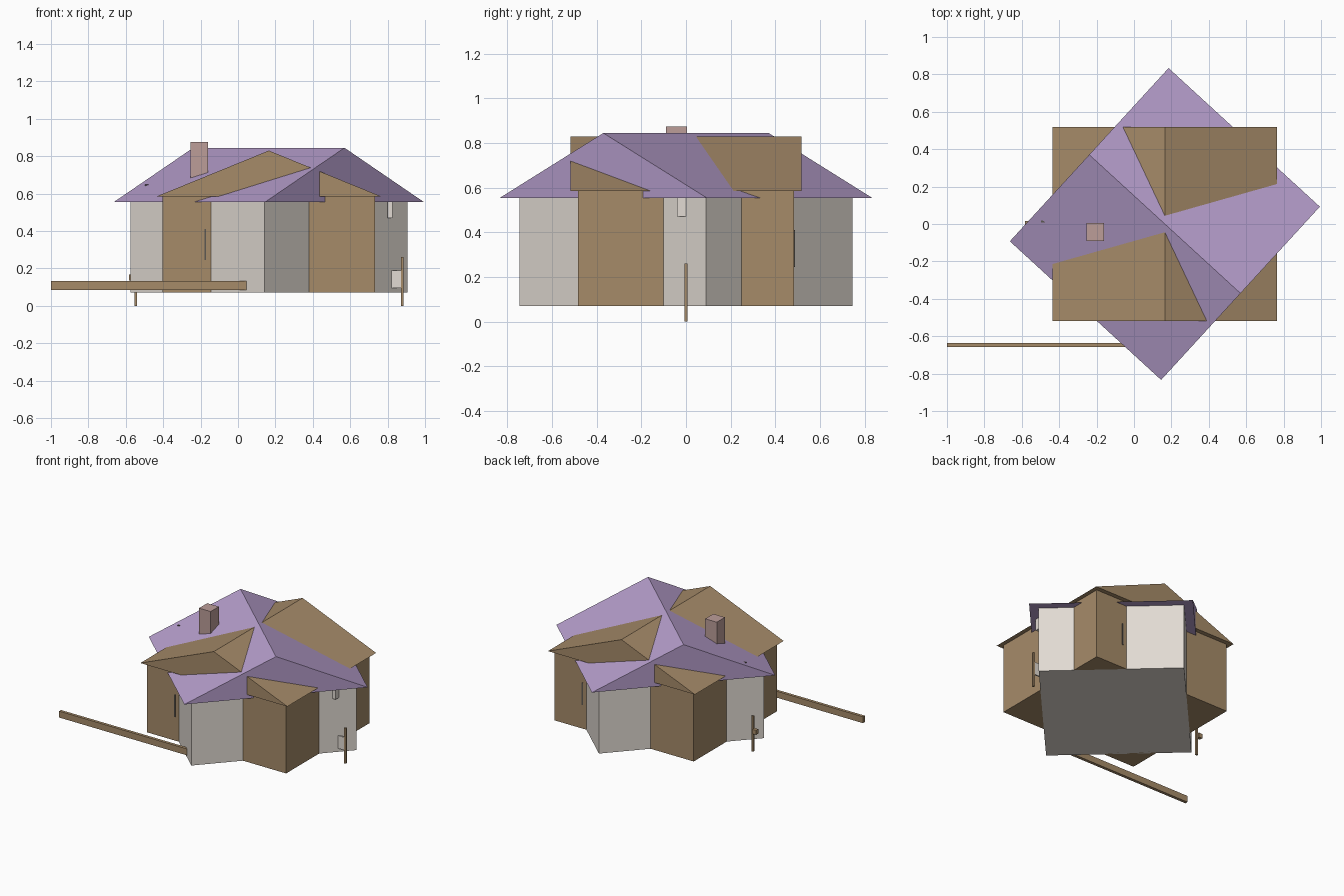
import bpy
import bmesh
import math
from mathutils import Matrix

if "Cube" in bpy.data.objects:
    bpy.data.objects.remove(bpy.data.objects["Cube"], do_unlink=True)


def material(name, r, g, b):
    """Flat colour given as sRGB bytes, stored as linear values."""
    linear = [((c / 255 + 0.055) / 1.055) ** 2.4 for c in (r, g, b)] + [1]
    mat = bpy.data.materials.new(name)
    mat.use_nodes = True
    mat.diffuse_color = linear
    mat.node_tree.nodes["Principled BSDF"].inputs["Base Color"].default_value = linear
    return mat


BROWN = material("timber brown", 166, 139, 105)
PURPLE = material("roof purple", 181, 157, 203)
WHITE = material("plaster white", 226, 219, 211)
PINK = material("chimney pink", 188, 157, 153)
DARK = material("dark grey", 92, 88, 82)

CENTRE = 0.165          # both houses share this x centre
TURN = math.radians(47.5)


def finish(name, bm, mat):
    bmesh.ops.recalc_face_normals(bm, faces=bm.faces)
    mesh = bpy.data.meshes.new(name)
    bm.to_mesh(mesh)
    bm.free()
    mesh.materials.append(mat)
    obj = bpy.data.objects.new(name, mesh)
    bpy.context.collection.objects.link(obj)
    return obj


def box(name, mat, x, y, z):
    """Box from (min, max) pairs."""
    bm = bmesh.new()
    bmesh.ops.create_cube(bm, size=1)
    for v in bm.verts:
        v.co = [lo + (c + 0.5) * (hi - lo) for c, (lo, hi) in zip(v.co, (x, y, z))]
    return finish(name, bm, mat)


def gable_roof(name, mat, width, depth, eaves, ridge):
    """Closed triangular prism with its ridge along y."""
    bm = bmesh.new()
    profile = [(-width / 2, eaves), (width / 2, eaves), (0, ridge)]
    face = bm.faces.new([bm.verts.new((x, -depth / 2, z)) for x, z in profile])
    ext = bmesh.ops.extrude_face_region(bm, geom=[face], use_keep_orig=True)
    moved = [g for g in ext["geom"] if isinstance(g, bmesh.types.BMVert)]
    bmesh.ops.translate(bm, verts=moved, vec=(0, depth, 0))
    return finish(name, bm, mat)


def house(prefix, wall_mat, roof_mat, walls, roof, eaves, ridge, turn):
    w, d = walls
    parts = [
        box(prefix + "_walls", wall_mat, (-w / 2, w / 2), (-d / 2, d / 2), (0.07, eaves)),
        gable_roof(prefix + "_roof", roof_mat, *roof, eaves, ridge),
    ]
    for part in parts:
        part.data.transform(Matrix.Translation((CENTRE, 0, 0)) @ Matrix.Rotation(turn, 4, "Z"))


# Two crossing houses
house("timber_house", BROWN, BROWN, (1.135, 0.97), (1.2, 1.035), 0.585, 0.83, 0)
house("plaster_house", WHITE, PURPLE, (1.132, 0.973), (1.256, 1.097), 0.555, 0.845, TURN)

# Chimney
box("chimney", PINK, (-0.255, -0.16), (-0.09, 0.005), (0.6, 0.875))

# Long low rail at the front
box("front_rail", BROWN, (-1.0, 0.045), (-0.657, -0.635), (0.085, 0.132))

# Posts at both sides
for side, x in (("left", 0.879), ("right", -0.546)):
    box(side + "_post", BROWN, (x - 0.007, x + 0.007), (-0.007, 0.007), (0, 0.26))
box("left_post_sign", WHITE, (0.82, 0.872), (-0.005, 0.005), (0.095, 0.19))
box("right_post_bracket", BROWN, (-0.583, -0.553), (-0.01, 0.016), (0.135, 0.168))

# Thin handles on the front and back timber walls
for side, s in (("front", -1), ("back", 1)):
    x = CENTRE + s * 0.34
    box(side + "_handle", DARK, (x - 0.005, x + 0.005),
        sorted((s * 0.47, s * 0.489)), (0.245, 0.41))

# Wall box under the eaves and small roof vent
box("eaves_box", WHITE, (0.8, 0.825), (-0.04, 0.0), (0.47, 0.57))
box("roof_vent", DARK, (-0.498, -0.476), (0.008, 0.018), (0.6, 0.648))
